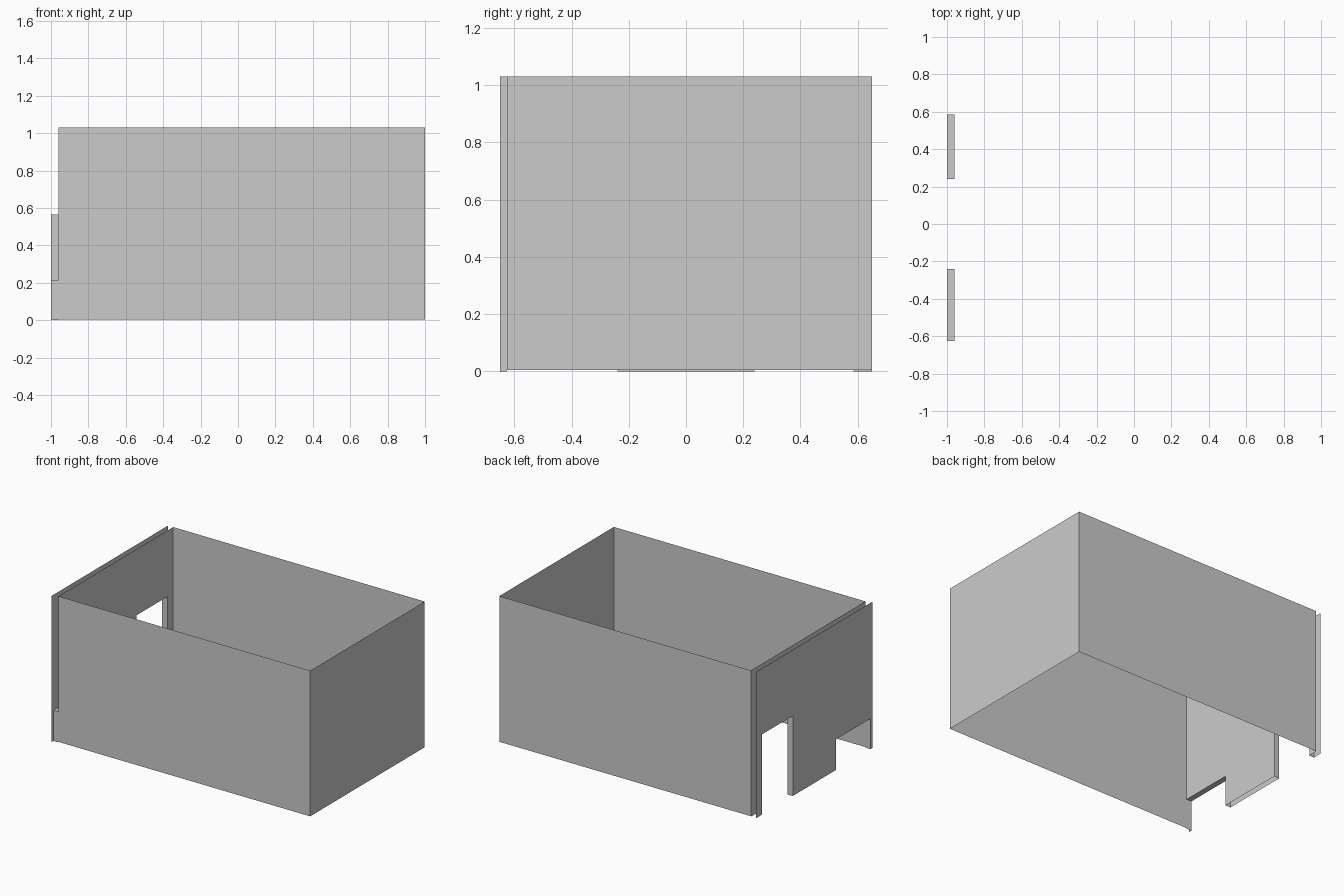
import bpy, bmesh

if "Cube" in bpy.data.objects:
    bpy.data.objects.remove(bpy.data.objects["Cube"])

TOP, BASE = 1.03, 0.004
X_OUT, X_IN, X_R = -1.0, -0.96, 1.0
Y_F, Y_B = -0.625, 0.65
# openings in the left wall: (y start, y end, head height)
HATCH = (Y_F, -0.24, 0.215)
DOOR = (0.24, 0.585, 0.565)


def finish(name, bm):
    mesh = bpy.data.meshes.new(name)
    bm.to_mesh(mesh)
    bm.free()
    obj = bpy.data.objects.new(name, mesh)
    bpy.context.collection.objects.link(obj)
    return obj


def sweep(name, path, offset):
    """Thin sheet: an open path swept along an offset."""
    bm = bmesh.new()
    verts = [bm.verts.new(p) for p in path]
    edges = [bm.edges.new(pair) for pair in zip(verts, verts[1:])]
    new = bmesh.ops.extrude_edge_only(bm, edges=edges)["geom"]
    bmesh.ops.translate(bm, vec=offset,
                        verts=[g for g in new if isinstance(g, bmesh.types.BMVert)])
    return finish(name, bm)


def arch(opening, x):
    """Jamb, head, jamb outline of an opening."""
    y0, y1, h = opening
    return [(x, y0, 0), (x, y0, h), (x, y1, h), (x, y1, 0)]


def left_skin(name, x, y_front):
    """Flat wall skin, split into columns around the two openings."""
    bm = bmesh.new()
    columns = [(y_front, HATCH[0], 0), HATCH, (HATCH[1], DOOR[0], 0),
               DOOR, (DOOR[1], Y_B, 0)]
    for y0, y1, z in columns:
        if y1 - y0 > 1e-5:
            bm.faces.new([bm.verts.new(p) for p in
                          ((x, y0, z), (x, y0, TOP), (x, y1, TOP), (x, y1, z))])
    bmesh.ops.remove_doubles(bm, verts=bm.verts, dist=1e-5)
    return finish(name, bm)


# front, right and back walls as one thin sheet
sweep("main_walls", [(X_IN, Y_F, BASE), (X_R, Y_F, BASE),
                     (X_R, Y_B, BASE), (X_IN, Y_B, BASE)], (0, 0, TOP - BASE))

# double-skinned left wall
left_skin("left_wall_outer", X_OUT, -0.65)
left_skin("left_wall_inner", X_IN, Y_F)

# reveals joining the skins around each opening
for label, opening in (("hatch_reveal", HATCH), ("door_reveal", DOOR)):
    sweep(label, arch(opening, X_OUT), (X_IN - X_OUT, 0, 0))
